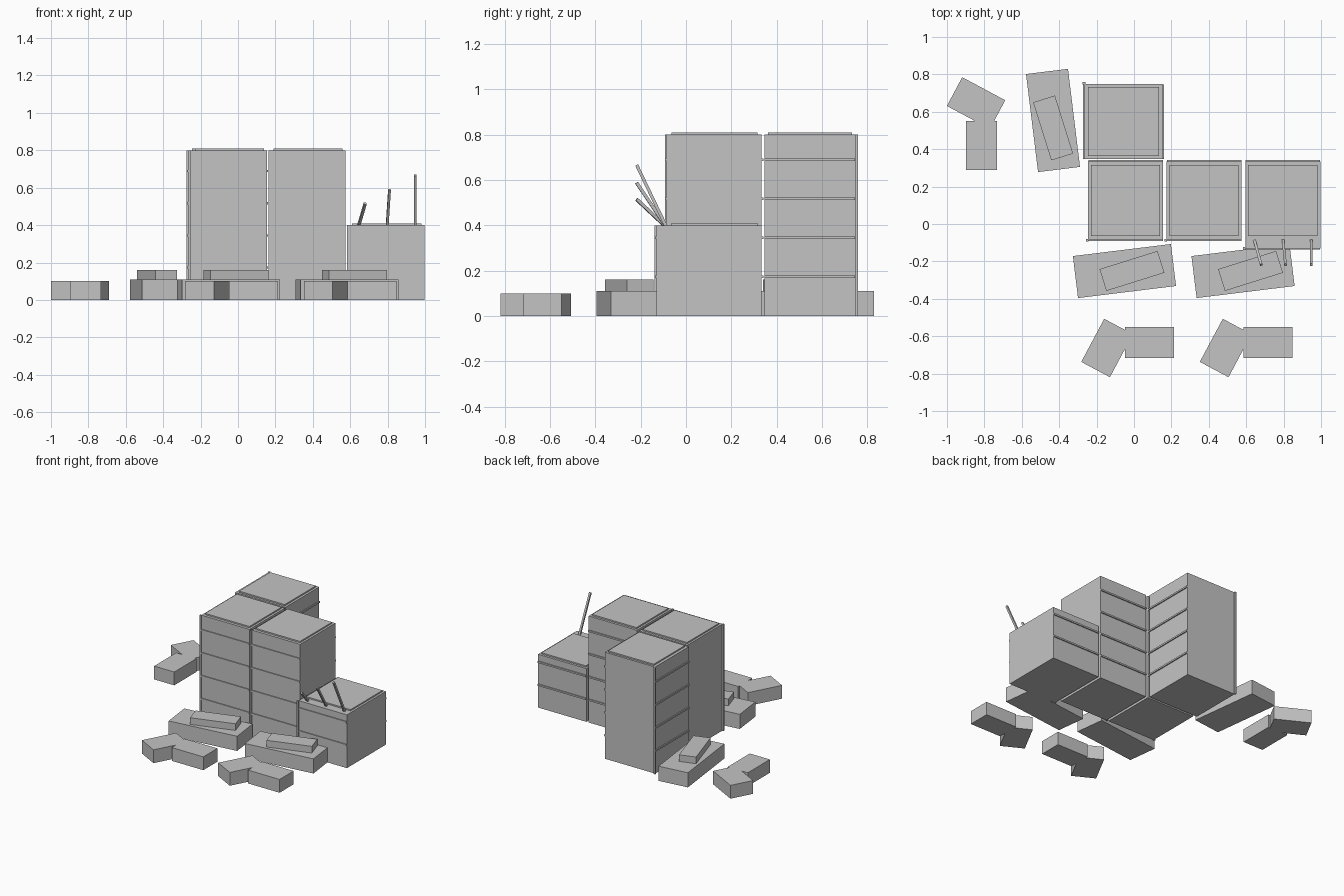
import bpy, math
from mathutils import Vector, Matrix

if "Cube" in bpy.data.objects:
    bpy.data.objects.remove(bpy.data.objects["Cube"])

mat = bpy.data.materials.new("concrete_grey")
mat.diffuse_color = (0.55, 0.55, 0.55, 1)
mat.use_nodes = True
mat.node_tree.nodes["Principled BSDF"].inputs["Base Color"].default_value = mat.diffuse_color


def box(name, center, size, angle=0.0, frame=Matrix()):
    """Box with given centre and size, turned about z, placed in a frame."""
    bpy.ops.mesh.primitive_cube_add(size=1)
    ob = bpy.context.object
    ob.name = name
    ob.data.materials.append(mat)
    m = Matrix.Translation(center) @ Matrix.Rotation(math.radians(angle), 4, 'Z')
    ob.data.transform(frame @ m @ Matrix.Diagonal((*size, 1)))
    return ob


def span(name, lo, hi, frame):
    lo, hi = Vector(lo), Vector(hi)
    return box(name, (lo + hi) / 2, hi - lo, 0, frame)


def tower(name, frame, height, levels, front=-0.085):
    # body, roof plate, corner post and floor ledges on front and back
    span(name + "_body", (-0.245, front, 0), (0.156, 0.333, height), frame)
    span(name + "_roof_plate", (-0.23, -0.064, height - 0.005), (0.14, 0.316, height + 0.01), frame)
    span(name + "_corner_post", (-0.256, front - 0.008, 0), (-0.243, front + 0.006, height), frame)
    for i, z in enumerate(levels):
        span(f"{name}_front_ledge_{i}", (-0.243, front - 0.007, z - 0.006), (0.155, front + 0.005, z + 0.006), frame)
        span(f"{name}_back_ledge_{i}", (-0.243, 0.328, z - 0.006), (0.155, 0.341, z + 0.006), frame)


def rubble(name, frame):
    # stacked slabs near the wall, then a broken bent chunk further out
    box(name + "_large_slab", (-0.051, -0.2515, 0.055), (0.528, 0.226, 0.11), 7, frame)
    box(name + "_small_slab", (-0.011, -0.251, 0.135), (0.325, 0.122, 0.05), 17.4, frame)
    box(name + "_straight_chunk", (0.083, -0.634, 0.05), (0.262, 0.167, 0.1), 0, frame)
    box(name + "_angled_chunk", (-0.144, -0.663, 0.05), (0.261, 0.174, 0.1), 61.9, frame)


def shift(x):
    return Matrix.Translation((x, 0, 0))


side = Matrix.Translation((-0.1815, 0.5025, 0)) @ Matrix.Rotation(-math.pi / 2, 4, 'Z')
levels = (0.173, 0.345, 0.517, 0.69)

tower("left_tower", Matrix(), 0.8, levels)
tower("middle_tower", shift(0.42), 0.8, levels)
tower("rear_tower", side, 0.8, levels)
tower("broken_tower", shift(0.84), 0.4, levels[:2], -0.13)

rubble("left_rubble", Matrix())
rubble("right_rubble", shift(0.634))
rubble("side_rubble", side)

# bent reinforcement rods on the broken tower
for i, (x0, x1, z1) in enumerate(((0.643, 0.68, 0.515), (0.797, 0.81, 0.588), (0.947, 0.947, 0.667))):
    a, b = Vector((x0, -0.085, 0.39)), Vector((x1, -0.218, z1))
    d = b - a
    rot = d.to_track_quat('Z', 'Y').to_matrix().to_4x4()
    box(f"rod_{i}", (0, 0, 0), (0.014, 0.014, d.length), 0,
        Matrix.Translation((a + b) / 2) @ rot)
